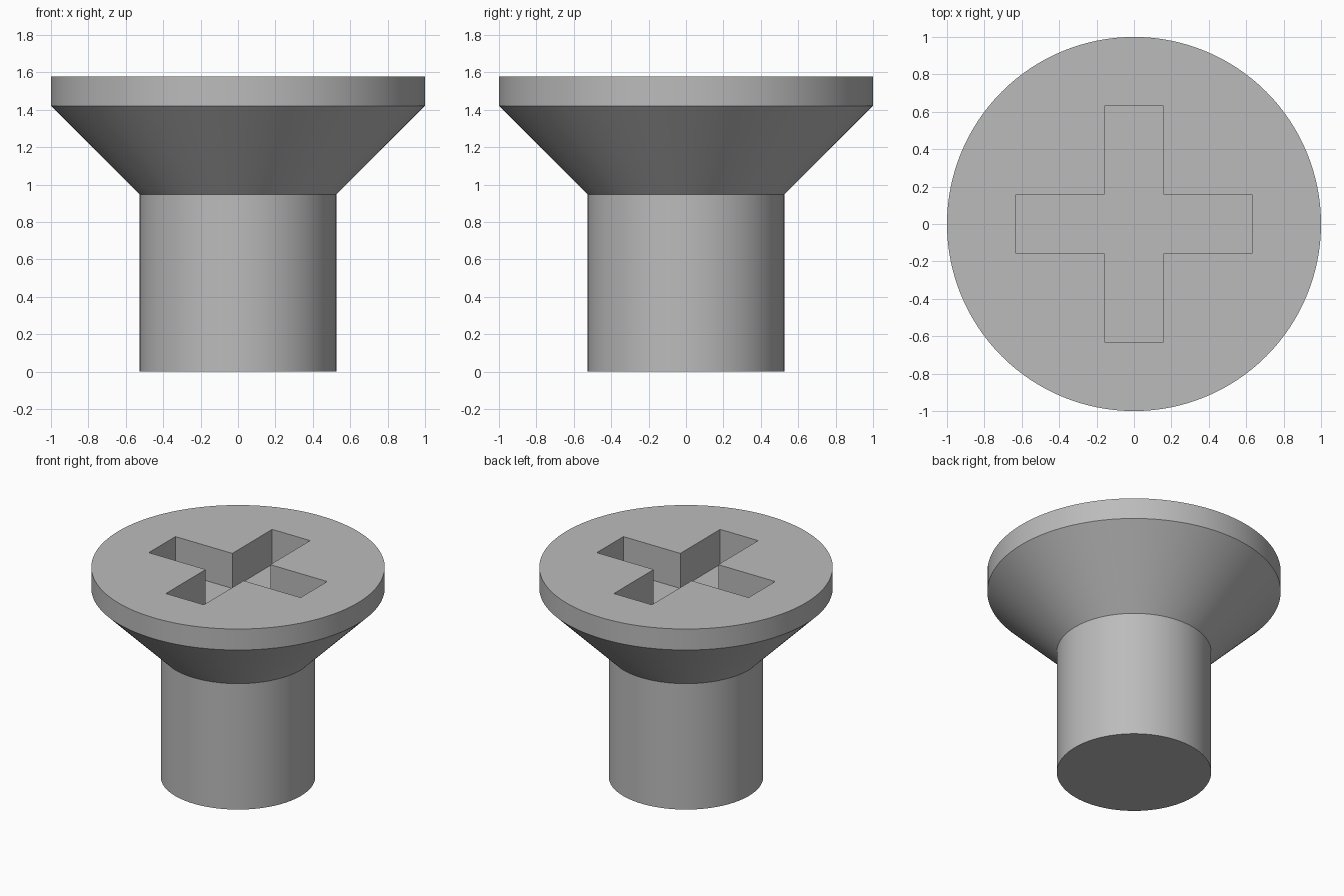
import bpy
import bmesh
import math

cube = bpy.data.objects.get("Cube")
if cube:
    bpy.data.objects.remove(cube, do_unlink=True)

U = 1 / 19          # design module: head radius is 19 modules
SEGMENTS = 128

steel = bpy.data.materials.new("grey_steel")
steel.use_nodes = True
colour = (0.5, 0.5, 0.5, 1)
steel.diffuse_color = colour
steel.node_tree.nodes["Principled BSDF"].inputs["Base Color"].default_value = colour


def finish(name, bm):
    """Turn a bmesh into a named steel object."""
    bmesh.ops.recalc_face_normals(bm, faces=bm.faces)
    mesh = bpy.data.meshes.new(name)
    bm.to_mesh(mesh)
    bm.free()
    mesh.materials.append(steel)
    obj = bpy.data.objects.new(name, mesh)
    bpy.context.collection.objects.link(obj)
    return obj


def turned(name, profile):
    """Solid of revolution from (radius, height) pairs, capped at both ends."""
    bm = bmesh.new()
    rings = []
    for radius, z in profile:
        angles = [math.tau * i / SEGMENTS for i in range(SEGMENTS)]
        rings.append([bm.verts.new((radius * U * math.cos(a), radius * U * math.sin(a), z * U))
                      for a in angles])
    for low, high in zip(rings, rings[1:]):
        for i in range(SEGMENTS):
            j = (i + 1) % SEGMENTS
            bm.faces.new((low[i], low[j], high[j], high[i]))
    bm.faces.new(rings[0])
    bm.faces.new(rings[-1])
    return finish(name, bm)


def cross_prism(name, half_width, arm, bottom, top):
    """Upright plus-shaped prism, one arm turned through four quarters."""
    bm = bmesh.new()
    w, a = half_width * U, arm * U
    outline = []
    for quarter in range(4):
        c, s = [(1, 0), (0, 1), (-1, 0), (0, -1)][quarter]
        for x, y in ((a, -w), (a, w), (w, w)):
            outline.append(bm.verts.new((c * x - s * y, s * x + c * y, bottom * U)))
    base = bm.faces.new(outline)
    extruded = bmesh.ops.extrude_face_region(bm, geom=[base], use_keep_orig=True)
    tops = [v for v in extruded["geom"] if isinstance(v, bmesh.types.BMVert)]
    bmesh.ops.translate(bm, verts=tops, vec=(0, 0, (top - bottom) * U))
    return finish(name, bm)


# Shank, countersunk cone and rim in one turned body
screw = turned("countersunk_screw", [(10, 0), (10, 18), (19, 27), (19, 30)])

# Cross-shaped driver recess
cutter = cross_prism("recess_cutter", 3, 12, 25, 33)
cutter.hide_render = True
cut = screw.modifiers.new("driver_recess", 'BOOLEAN')
cut.operation = 'DIFFERENCE'
cut.solver = 'EXACT'
cut.object = cutter

bpy.ops.object.select_all(action='DESELECT')
screw.select_set(True)
bpy.context.view_layer.objects.active = screw
bpy.ops.object.modifier_apply(modifier=cut.name)
bpy.data.objects.remove(cutter, do_unlink=True)

bpy.ops.object.shade_smooth_by_angle(angle=math.radians(30))
